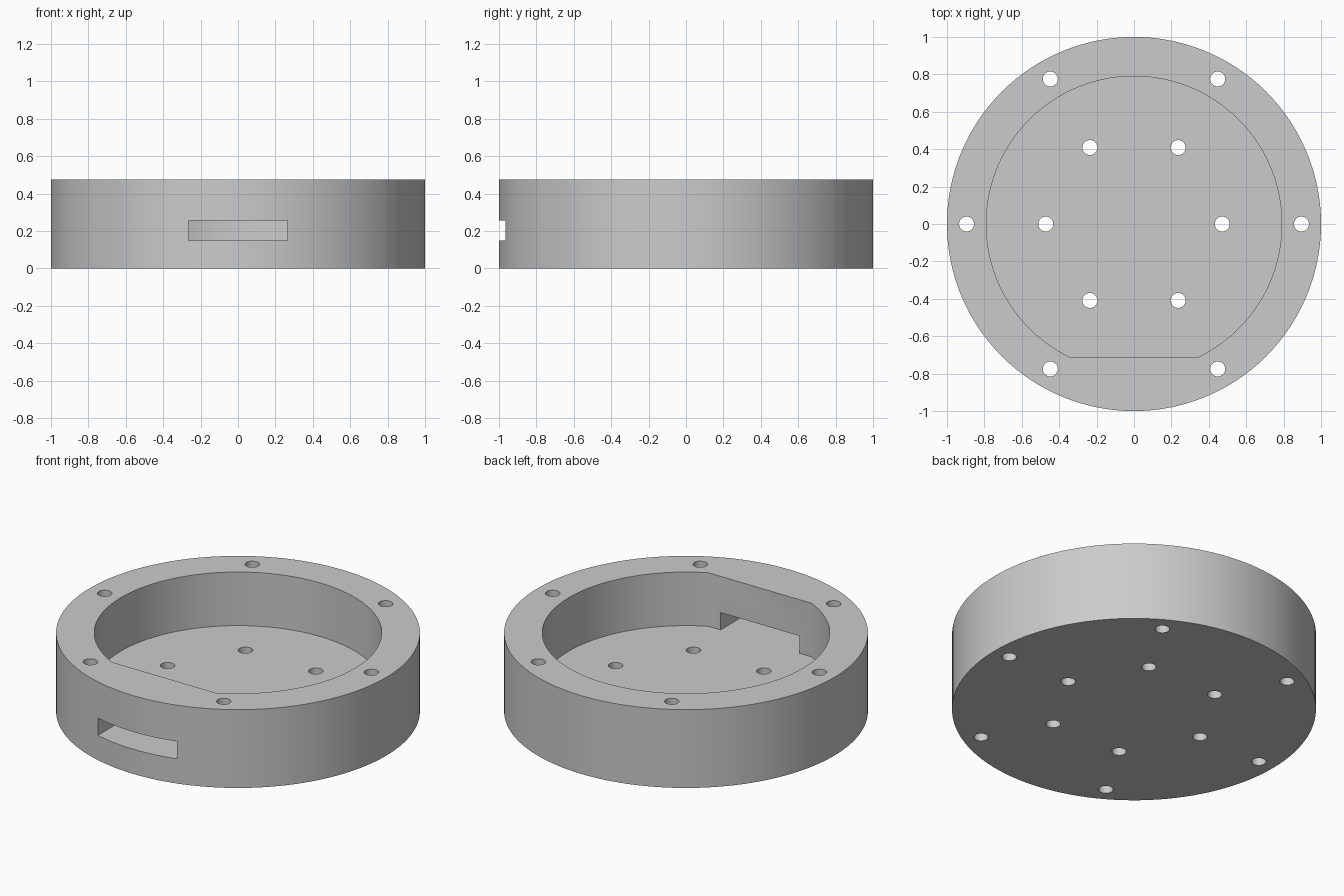
import bpy, bmesh
from math import sin, cos, pi, asin, radians

cube = bpy.data.objects.get("Cube")
if cube:
    bpy.data.objects.remove(cube, do_unlink=True)

HEIGHT, FLOOR = 0.475, 0.15
CAVITY_R, FLAT_Y = 0.79, -0.71

grey = bpy.data.materials.new("plain grey")
grey.use_nodes = True
grey.diffuse_color = (0.6, 0.6, 0.6, 1)
grey.node_tree.nodes["Principled BSDF"].inputs["Base Color"].default_value = grey.diffuse_color


def prism(bm, outline, z0, z1):
    """Extrude a counter-clockwise outline from z0 to z1."""
    low = [bm.verts.new((x, y, z0)) for x, y in outline]
    high = [bm.verts.new((x, y, z1)) for x, y in outline]
    bm.faces.new(low[::-1])
    bm.faces.new(high)
    n = len(outline)
    for i in range(n):
        j = (i + 1) % n
        bm.faces.new((low[i], low[j], high[j], high[i]))


def arc(radius, start, end, steps, cx=0, cy=0):
    angles = [start + (end - start) * i / steps for i in range(steps + 1)]
    return [(cx + radius * cos(a), cy + radius * sin(a)) for a in angles]


def circle(radius, steps, cx=0, cy=0):
    return arc(radius, 0, 2 * pi, steps, cx, cy)[:-1]


def make_object(name, bm):
    mesh = bpy.data.meshes.new(name)
    bm.to_mesh(mesh)
    bm.free()
    mesh.materials.append(grey)
    obj = bpy.data.objects.new(name, mesh)
    bpy.context.collection.objects.link(obj)
    return obj


# Round housing with a softened bottom rim
bm = bmesh.new()
prism(bm, circle(1, 128), 0, HEIGHT)
rim = [e for e in bm.edges if all(v.co.z == 0 for v in e.verts)]
bmesh.ops.bevel(bm, geom=rim, offset=0.025, segments=4, profile=0.5, affect='EDGES')
housing = make_object("housing", bm)

# Round pocket with one flat side at the front
bm = bmesh.new()
corner = asin(FLAT_Y / CAVITY_R)
prism(bm, arc(CAVITY_R, corner, pi - corner, 112), FLOOR, HEIGHT + 0.2)
pocket = make_object("pocket_cutter", bm)

# Front cable slot, level with the pocket floor
bm = bmesh.new()
prism(bm, [(-0.265, -1.2), (0.265, -1.2), (0.265, -0.6), (-0.265, -0.6)], FLOOR, 0.255)
slot = make_object("slot_cutter", bm)

# Two rings of six through holes: floor and rim
bm = bmesh.new()
for ring in (0.472, 0.895):
    for k in range(6):
        a = k * pi / 3
        prism(bm, circle(0.04, 32, ring * cos(a), ring * sin(a)), -0.2, HEIGHT + 0.2)
holes = make_object("screw_hole_cutter", bm)

bpy.context.view_layer.objects.active = housing
housing.select_set(True)
for cutter in (pocket, slot, holes):
    mod = housing.modifiers.new(cutter.name, 'BOOLEAN')
    mod.operation = 'DIFFERENCE'
    mod.solver = 'EXACT'
    mod.object = cutter
    bpy.ops.object.modifier_apply(modifier=mod.name)
    bpy.data.objects.remove(cutter, do_unlink=True)

bpy.ops.object.shade_smooth_by_angle(angle=radians(30))
